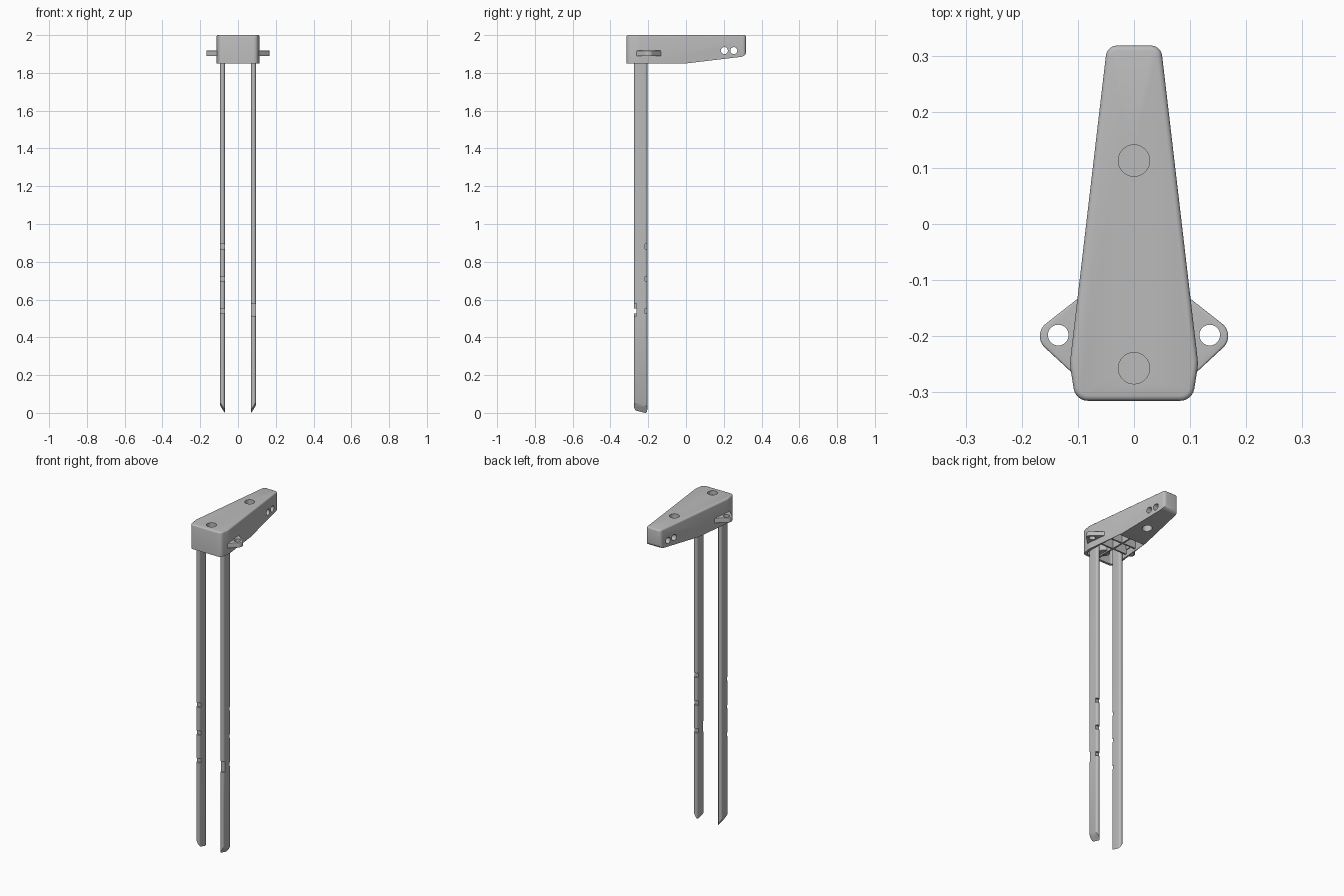
import bpy, bmesh, math
from mathutils import Vector

cube = bpy.data.objects.get("Cube")
if cube:
    bpy.data.objects.remove(cube)

grey = bpy.data.materials.new("plain grey")
grey.use_nodes = True
COLOUR = (0.5, 0.5, 0.5, 1)
grey.diffuse_color = COLOUR
for node in grey.node_tree.nodes:
    if node.type == 'BSDF_PRINCIPLED':
        node.inputs["Base Color"].default_value = COLOUR


def rounded(corners, steps=6):
    """Fillet a closed polygon given as (u, v, radius)."""
    out = []
    n = len(corners)
    for i, (u, v, r) in enumerate(corners):
        p = Vector((u, v))
        a = (Vector(corners[i - 1][:2]) - p).normalized()
        b = (Vector(corners[(i + 1) % n][:2]) - p).normalized()
        if r == 0:
            out.append(p)
            continue
        half = a.angle(b) / 2
        c = p + (a + b).normalized() * r / math.sin(half)
        t = r / math.tan(half)
        s, e = p + a * t - c, p + b * t - c
        turn = math.pi - 2 * half
        for k in range(steps + 1):
            f = k / steps
            d = (s * math.sin((1 - f) * turn) + e * math.sin(f * turn)) / math.sin(turn)
            out.append(c + d)
    return out


def prism(name, pts, lo, hi, axis='z', bevel=0):
    """Extrude a 2D outline along z or x, with an optional top bevel."""
    bm = bmesh.new()
    put = (lambda p, w: (p[0], p[1], w)) if axis == 'z' else (lambda p, w: (w, p[0], p[1]))
    face = bm.faces.new([bm.verts.new(put(p, lo)) for p in pts])
    new = bmesh.ops.extrude_face_region(bm, geom=[face])["geom"]
    shift = Vector(put((0, 0), hi - lo))
    bmesh.ops.translate(bm, vec=shift, verts=[g for g in new if isinstance(g, bmesh.types.BMVert)])
    bmesh.ops.recalc_face_normals(bm, faces=bm.faces)
    if bevel:
        rim = [e for e in bm.edges if all(abs(v.co.z - hi) < 1e-5 for v in e.verts)]
        bmesh.ops.bevel(bm, geom=rim, offset=bevel, segments=3, profile=0.5, affect='EDGES')
    me = bpy.data.meshes.new(name)
    bm.to_mesh(me)
    bm.free()
    me.materials.append(grey)
    ob = bpy.data.objects.new(name, me)
    bpy.context.collection.objects.link(ob)
    return ob


def circle(u, v, r, n=32):
    return [(u + r * math.cos(2 * math.pi * k / n), v + r * math.sin(2 * math.pi * k / n))
            for k in range(n)]


def activate(ob):
    bpy.ops.object.select_all(action='DESELECT')
    ob.select_set(True)
    bpy.context.view_layer.objects.active = ob


def boolean(ob, tool, op='DIFFERENCE'):
    activate(ob)
    mod = ob.modifiers.new("cut", 'BOOLEAN')
    mod.object, mod.operation, mod.solver = tool, op, 'EXACT'
    bpy.ops.object.modifier_apply(modifier=mod.name)
    bpy.data.objects.remove(tool)


def smooth(ob):
    activate(ob)
    bpy.ops.object.shade_smooth_by_angle(angle=math.radians(35))


# Tapered head, cut to its side profile
half = [(0.048, 0.318, 0.02), (0.1145, -0.25, 0.08), (0.104, -0.315, 0.025)]
outline = half + [(-x, y, r) for x, y, r in reversed(half)]
head = prism("head", rounded(outline), 1.8, 2.0, bevel=0.009)
side = [(-0.4, 1.85, 0), (0, 1.85, 0), (0.318, 1.888, 0.028), (0.318, 2.1, 0), (-0.4, 2.1, 0)]
boolean(head, prism("side_cutter", rounded(side), -0.3, 0.3, 'x'), 'INTERSECT')

# Open underside
pocket = [(0.087, -0.02, 0.008), (0.1, -0.24, 0.02), (0.092, -0.3, 0.018)]
pocket += [(-x, y, r) for x, y, r in reversed(pocket)]
boolean(head, prism("pocket_cutter", rounded(pocket), 1.8, 1.955))

# Round recesses and cross holes
for y, z0, z1 in [(0.113, 1.97, 2.1), (-0.257, 1.975, 2.1), (0.113, 1.8, 1.94)]:
    boolean(head, prism("recess_cutter", circle(0, y, 0.028), z0, z1))
for y in (0.203, 0.253):
    boolean(head, prism("cross_hole_cutter", circle(y, 1.918, 0.0185), -0.3, 0.3, 'x'))
smooth(head)


def box(name, x0, x1, y0, y1, z0, z1):
    return prism(name, [(x0, y0), (x1, y0), (x1, y1), (x0, y1)], z0, z1)


# Ribs and screw boss under the head
box("centre_rib", -0.005, 0.005, -0.303, -0.015, 1.862, 1.96)
for i, y in enumerate((-0.18, -0.1)):
    box(f"cross_rib_{i + 1}", -0.093, 0.093, y - 0.005, y + 0.005, 1.862, 1.96)
smooth(prism("boss", circle(0, -0.257, 0.034), 1.87, 1.96))

LEG_Y = -0.24
for s, label in ((1, "left"), (-1, "right")):
    # Side ear with eyelet
    ear_pts = rounded([(s * 0.09, -0.125, 0), (s * 0.183, -0.198, 0.028), (s * 0.09, -0.284, 0)], 10)
    ear = prism(label + "_ear", ear_pts, 1.89, 1.918, bevel=0.004)
    boolean(ear, prism("eyelet_cutter", circle(s * 0.135, -0.198, 0.0185), 1.8, 2))
    smooth(ear)

    # Rounded flat leg
    x0, x1 = s * 0.069, s * 0.095
    sec = [(x0, LEG_Y - 0.035, 0.0125), (x1, LEG_Y - 0.035, 0.0125),
           (x1, LEG_Y + 0.035, 0.0125), (x0, LEG_Y + 0.035, 0.0125)]
    leg = prism(label + "_leg", rounded(sec), -0.1, 1.96)

    # Slanted tip
    bm = bmesh.new()
    bm.from_mesh(leg.data)
    geom = bm.verts[:] + bm.edges[:] + bm.faces[:]
    bmesh.ops.bisect_plane(bm, geom=geom, plane_co=(x0, LEG_Y, 0.006),
                           plane_no=(-1.6 * s, 0.25, 1), clear_inner=True)
    bmesh.ops.holes_fill(bm, edges=[e for e in bm.edges if e.is_boundary])
    bmesh.ops.recalc_face_normals(bm, faces=bm.faces)
    bm.to_mesh(leg.data)
    bm.free()

    # Edge notches, on opposite edges of the two legs
    notches = [(s, z, 0.013) for z in (0.88, 0.71, 0.54)]
    if s > 0:
        notches.append((-1, 0.545, 0.033))
    for d, z, h in notches:
        y = LEG_Y + d * 0.035
        boolean(leg, box("notch_cutter", s * 0.08 - 0.05, s * 0.08 + 0.05,
                         y - 0.013, y + 0.013, z - h, z + h))
    smooth(leg)
